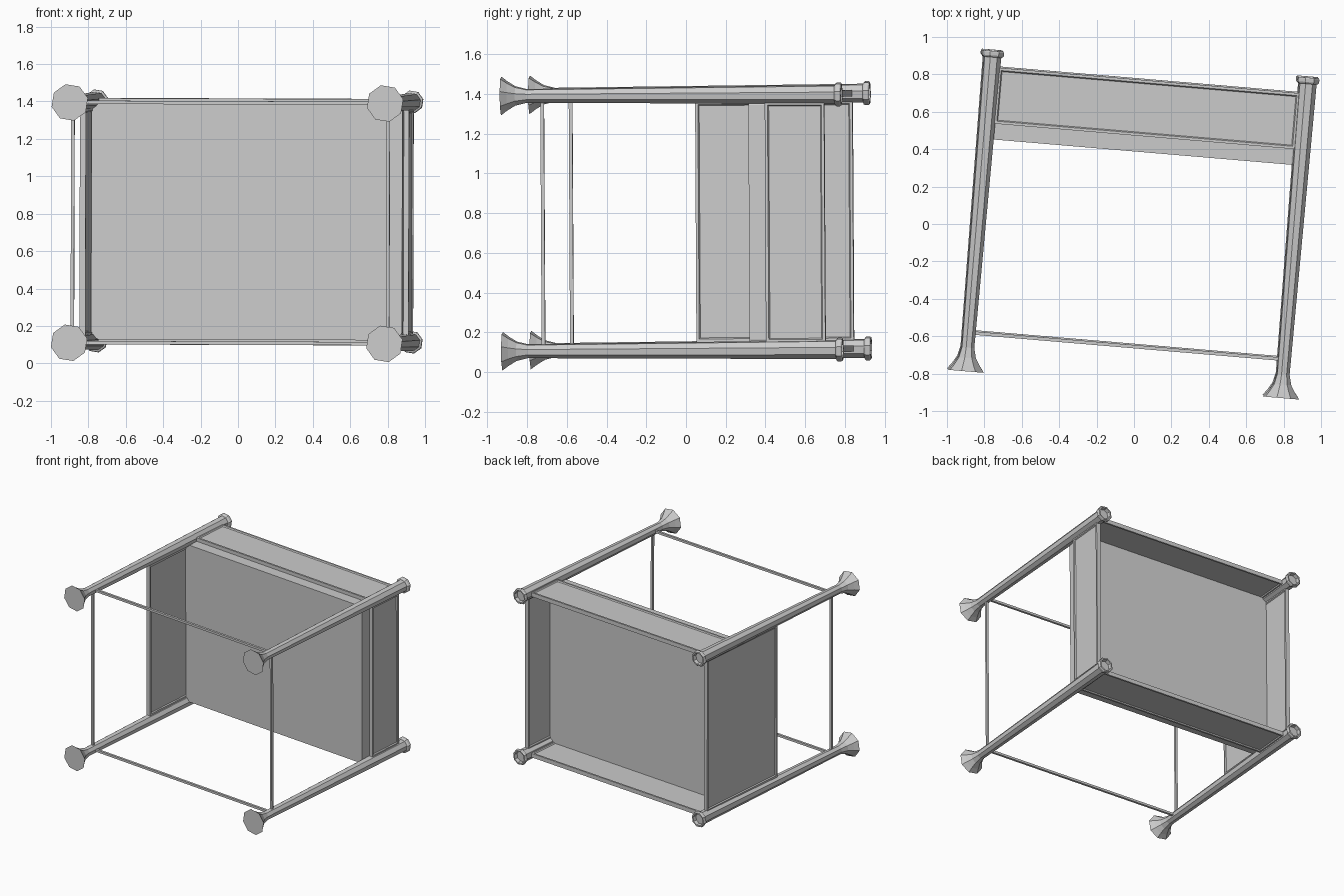
import bpy, bmesh, math
from mathutils import Matrix, Vector

if "Cube" in bpy.data.objects:
    bpy.data.objects.remove(bpy.data.objects["Cube"])

# One flat grey for the whole frame
grey = bpy.data.materials.new("plain_grey")
grey.diffuse_color = (0.6, 0.6, 0.6, 1)
grey.use_nodes = True
grey.node_tree.nodes["Principled BSDF"].inputs["Base Color"].default_value = grey.diffuse_color

# Placement: the piece lies on its side, turned slightly
PLACE = (Matrix.Translation((0, 0, 0.754))
         @ Matrix.Rotation(math.radians(-4.85), 4, 'Z')
         @ Matrix.Rotation(math.radians(0.3), 4, 'X')
         @ Matrix.Rotation(math.radians(0.2), 4, 'Y'))
LEFT, RIGHT, HALF = -0.832, 0.860, 0.6425   # leg axes
MID = (LEFT + RIGHT) / 2


def finish(name, bm):
    bmesh.ops.recalc_face_normals(bm, faces=bm.faces)
    me = bpy.data.meshes.new(name)
    bm.to_mesh(me)
    bm.free()
    me.materials.append(grey)
    ob = bpy.data.objects.new(name, me)
    ob.matrix_world = PLACE
    bpy.context.collection.objects.link(ob)
    return ob


def lathe(name, profile, x, z, sides=8):
    """Closed turned shape along y from (y, radius) points."""
    bm = bmesh.new()
    rings = []
    for y, r in profile:
        ring = []
        for i in range(sides):
            a = 2 * math.pi * (i + 0.3) / sides
            ring.append(bm.verts.new((x + r * math.cos(a), y, z + r * math.sin(a))))
        rings.append(ring)
    for a, b in zip(rings, rings[1:]):
        for i in range(sides):
            j = (i + 1) % sides
            bm.faces.new((a[i], a[j], b[j], b[i]))
    bm.faces.new(rings[0])
    bm.faces.new(rings[-1])
    return finish(name, bm)


def box(name, lo, hi, rim_axis=None, bevel=0):
    """Box; rim_axis sinks a framed field into both faces on that axis."""
    lo, hi = Vector(lo), Vector(hi)
    bm = bmesh.new()
    bmesh.ops.create_cube(bm, size=1)
    for v in bm.verts:
        v.co = (lo + hi) / 2 + v.co * (hi - lo)
    if rim_axis is not None:
        bm.normal_update()
        for f in [f for f in bm.faces if abs(f.normal[rim_axis]) > 0.9]:
            n = f.normal.copy()
            c = f.calc_center_median()
            bmesh.ops.inset_individual(bm, faces=[f], thickness=0.02)
            # the frame is wider beside the legs
            for v in f.verts:
                for ax in (0, 2):
                    if ax != rim_axis:
                        v.co[ax] -= math.copysign(0.038, v.co[ax] - c[ax])
            bmesh.ops.inset_individual(bm, faces=[f], thickness=0.008)
            bmesh.ops.translate(bm, verts=f.verts, vec=-n * 0.008)
    if bevel:
        edges = [e for e in bm.edges
                 if abs((e.verts[0].co - e.verts[1].co).normalized().y) > 0.9]
        bmesh.ops.bevel(bm, geom=edges, offset=bevel, segments=2,
                        profile=0.5, affect='EDGES')
    return finish(name, bm)


# Four legs: flared foot, tapered shaft, hollow collar at the far end
LEG = [(-0.857, 0.100), (-0.825, 0.075), (-0.785, 0.050), (-0.73, 0.036),
       (0.828, 0.049), (0.831, 0.057), (0.838, 0.062), (0.855, 0.062),
       (0.862, 0.057), (0.862, 0.047), (0.835, 0.042)]
for sx, x in (("left", LEFT), ("right", RIGHT)):
    for sz, z in (("lower", -HALF), ("upper", HALF)):
        lathe(f"leg_{sx}_{sz}", LEG, x, z)

# Thin stretcher rods near the feet
R, V = 0.009, -0.65
for nm, z in (("lower", -HALF), ("upper", HALF)):
    box(f"stretcher_{nm}", (LEFT, V - R, z - R), (RIGHT, V + R, z + R))
for nm, x in (("left", LEFT), ("right", RIGHT)):
    box(f"stretcher_{nm}", (x - R, V - R, -HALF), (x + R, V + R, HALF))

# Framed aprons between the legs; the left one is deeper
T, BACK = 0.016, 0.775
box("apron_left", (LEFT - T, -0.02, -HALF), (LEFT + T, BACK, HALF), 0)
box("apron_right", (RIGHT - T, 0.475, -HALF), (RIGHT + T, BACK, HALF), 0)
for nm, z in (("lower", -HALF), ("upper", HALF)):
    box(f"apron_{nm}", (LEFT, 0.475, z - T), (RIGHT, BACK, z + T), 2)

# Shelf slab held inside the aprons
box("shelf", (LEFT + 0.012, 0.39, -HALF + 0.012),
    (RIGHT - 0.012, 0.525, HALF - 0.012), bevel=0.04)
